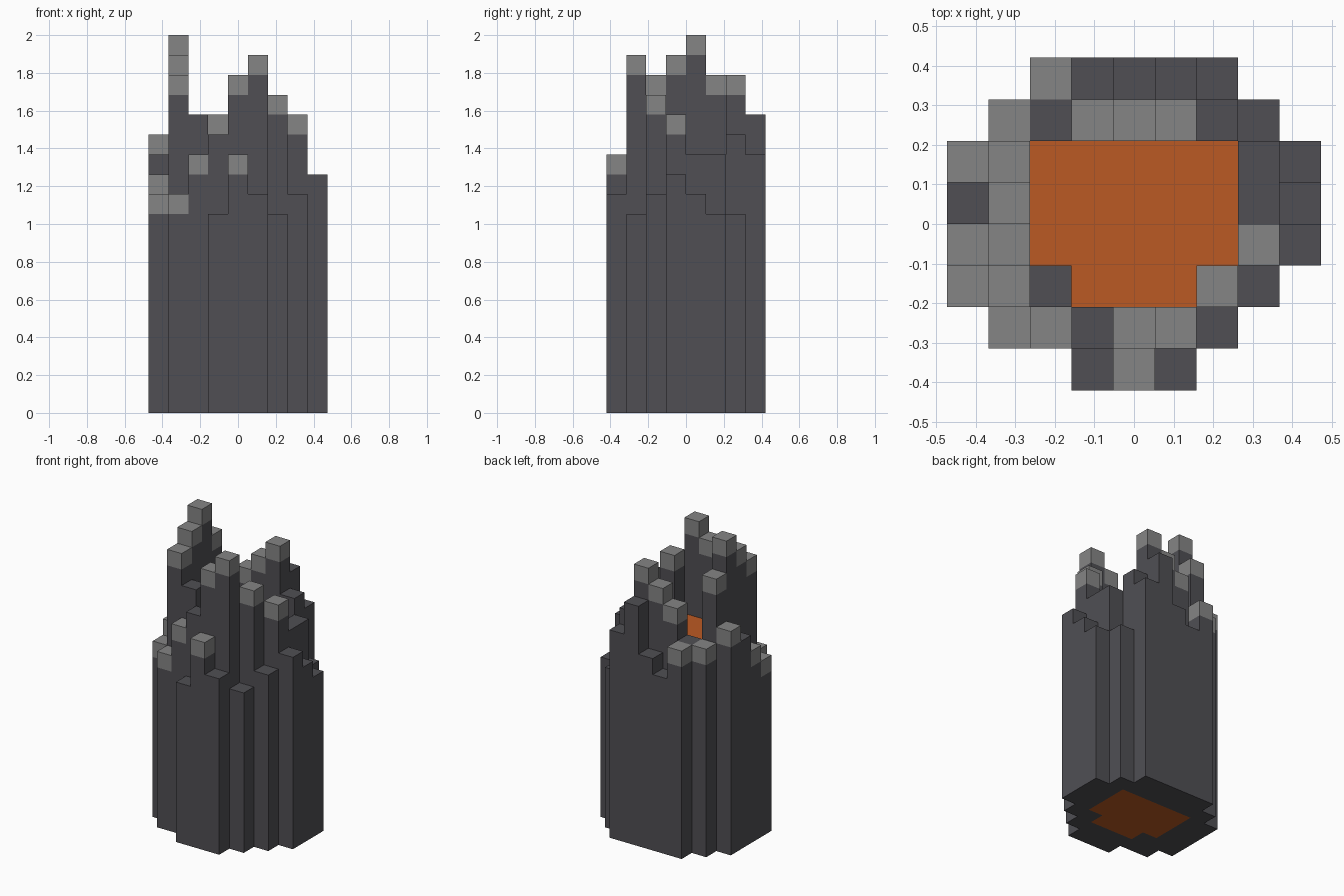
import bpy, bmesh
from mathutils import Vector

if "Cube" in bpy.data.objects:
    bpy.data.objects.remove(bpy.data.objects["Cube"])

# Plan of the columns, back row first. Letters give the height (a = 10 cells),
# capitals carry a pale tip, "o" is the molten core and "." is empty.
PLAN = [
    "..Dbcfd..",
    ".DdFGHea.",
    "EHoooooda",
    "dJooooodb",
    "CIoooooFc",
    "BHfoooGb.",
    ".BDeHIa..",
    "...aDb...",
]
CELL = 2 / 19
CORE_HEIGHT = 12
COLS, ROWS = len(PLAN[0]), len(PLAN)


def make_material(name, color):
    mat = bpy.data.materials.new(name)
    mat.use_nodes = True
    mat.diffuse_color = (*color, 1)
    mat.node_tree.nodes["Principled BSDF"].inputs["Base Color"].default_value = (*color, 1)
    return mat


def letter(i, j):
    inside = 0 <= i < COLS and 0 <= j < ROWS
    return PLAN[ROWS - 1 - j][i] if inside else "."


def height(i, j):
    c = letter(i, j)
    if c == ".":
        return 0
    return CORE_HEIGHT if c == "o" else ord(c.lower()) - ord("a") + 10


def quad(bm, *corners):
    offset = Vector((COLS / 2, ROWS / 2, 0))
    bm.faces.new([bm.verts.new((Vector(c) - offset) * CELL) for c in corners])


def side(bm, i, j, dx, dy, low, high):
    # Upright quad on the side of the cell that faces (dx, dy)
    if high <= low:
        return
    cx, cy = i + 0.5 + dx / 2, j + 0.5 + dy / 2
    ax, ay = cx + dy / 2, cy - dx / 2
    bx, by = cx - dy / 2, cy + dx / 2
    quad(bm, (ax, ay, low), (bx, by, low), (bx, by, high), (ax, ay, high))


def flat(bm, i, j, z, up=True):
    ring = [(i, j, z), (i + 1, j, z), (i + 1, j + 1, z), (i, j + 1, z)]
    quad(bm, *(ring if up else ring[::-1]))


parts = {
    "rock_columns": make_material("dark rock", (0.08, 0.078, 0.088)),
    "column_tips": make_material("pale stone", (0.235, 0.235, 0.235)),
    "molten_core": make_material("molten orange", (0.50, 0.102, 0.017)),
}
meshes = {name: bmesh.new() for name in parts}

# Exposed faces of every column
for i in range(COLS):
    for j in range(ROWS):
        c, top = letter(i, j), height(i, j)
        if c == ".":
            continue
        body = meshes["molten_core" if c == "o" else "rock_columns"]
        tip = meshes["column_tips"] if c.isupper() else body
        split = top - 1 if c.isupper() else top
        flat(body, i, j, 0, up=False)
        flat(tip, i, j, top)
        for dx, dy in ((1, 0), (-1, 0), (0, 1), (0, -1)):
            low = height(i + dx, j + dy)
            side(body, i, j, dx, dy, low, split)
            side(tip, i, j, dx, dy, max(low, split), top)

# Weld each part and place it in the scene
for name, bm in meshes.items():
    bmesh.ops.remove_doubles(bm, verts=bm.verts, dist=0.0001)
    mesh = bpy.data.meshes.new(name)
    bm.to_mesh(mesh)
    bm.free()
    mesh.materials.append(parts[name])
    bpy.context.collection.objects.link(bpy.data.objects.new(name, mesh))
